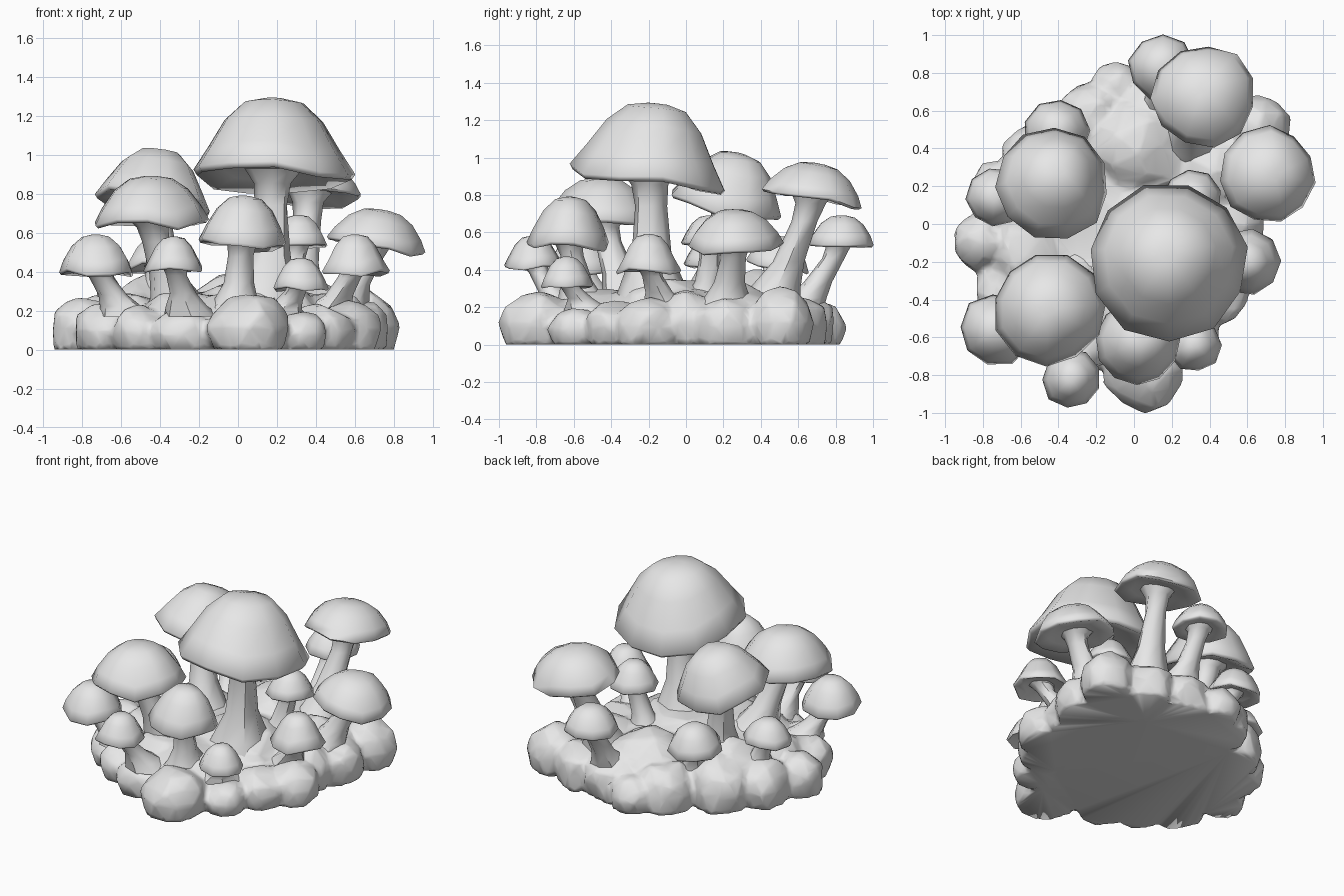
import bpy, bmesh, math, random
from mathutils import Vector, Matrix

random.seed(4)
cube = bpy.data.objects.get("Cube")
if cube:
    bpy.data.objects.remove(cube, do_unlink=True)

clay = bpy.data.materials.new("pale_grey")
clay.use_nodes = True
clay.diffuse_color = (0.8, 0.8, 0.8, 1)
clay.node_tree.nodes["Principled BSDF"].inputs["Base Color"].default_value = (0.8, 0.8, 0.8, 1)


def finish(bm, name, angle):
    """Turn a bmesh into a smooth shaded object."""
    bmesh.ops.recalc_face_normals(bm, faces=bm.faces[:])
    mesh = bpy.data.meshes.new(name)
    bm.to_mesh(mesh)
    bm.free()
    mesh.materials.append(clay)
    obj = bpy.data.objects.new(name, mesh)
    bpy.context.collection.objects.link(obj)
    bpy.ops.object.select_all(action="DESELECT")
    obj.select_set(True)
    bpy.context.view_layer.objects.active = obj
    bpy.ops.object.shade_smooth_by_angle(angle=math.radians(angle))
    return obj


def skin(bm, rings):
    """Bridge closed rings of points and cap both ends."""
    loops = [[bm.verts.new(p) for p in ring] for ring in rings]
    n = len(loops[0])
    for low, high in zip(loops, loops[1:]):
        for i in range(n):
            j = (i + 1) % n
            bm.faces.new((low[i], low[j], high[j], high[i]))
    bm.faces.new(loops[0][::-1])
    bm.faces.new(loops[-1])


# radius and height fractions, from the gills over the rim to the crown
CAP_PROFILE = [(0.2, 0.1), (0.62, 0.03), (0.95, -0.06), (1, 0.01),
               (0.89, 0.32), (0.66, 0.7), (0.38, 0.94), (0.12, 1)]


def make_cap(name, centre, radius, height, tilt, slim, sides):
    """Build a tilted cap; slim pulls the dome in towards a cone."""
    axis = Vector((tilt[0], tilt[1], 1)).normalized()
    turn = Vector((0, 0, 1)).rotation_difference(axis).to_matrix()
    wobble = [random.uniform(0.98, 1.06) for _ in range(sides)]
    sag = [random.uniform(-0.12, 0.08) for _ in range(sides)]
    start = random.random()
    rings = []
    for r, h in CAP_PROFILE:
        ring = []
        for i in range(sides):
            a = math.tau * i / sides + start
            rr = radius * r * wobble[i] * (1 - slim * 4 * max(h, 0) * (1 - h))
            z = height * (h + sag[i] * r * r)
            ring.append(centre + turn @ Vector((rr * math.cos(a), rr * math.sin(a), z)))
        rings.append(ring)
    bm = bmesh.new()
    skin(bm, rings)
    finish(bm, name, 75)


def make_stalk(name, foot, head, radius, sides=8):
    rings = []
    for t, swell in [(0, 2.6), (0.2, 1.85), (0.42, 1.2), (0.75, 0.95), (0.9, 1.1), (1, 1.7)]:
        # the foot leans out first, then the stalk straightens up
        p = foot.lerp(head, t)
        side = 1 - (1 - t) ** 1.25
        p.x = foot.x + (head.x - foot.x) * side
        p.y = foot.y + (head.y - foot.y) * side
        rings.append([p + Vector((math.cos(math.tau * i / sides), math.sin(math.tau * i / sides), 0))
                      * radius * swell * random.uniform(0.92, 1.08) for i in range(sides)])
    bm = bmesh.new()
    skin(bm, rings)
    finish(bm, name, 50)


# x, y, radius, rim height, crown height, tilt x, tilt y, foot x, foot y, slim
MUSHROOMS = [
    (0.18, -0.19, 0.42, 0.9, 1.29, 0, 0.11, 0.13, -0.18, 0.1),
    (-0.43, 0.22, 0.3, 0.75, 1.03, 0.12, 0.28, -0.34, 0.12, 0.07),
    (-0.45, -0.45, 0.29, 0.65, 0.89, 0, 0, -0.28, -0.28, 0.03),
    (0.37, 0.68, 0.27, 0.79, 0.97, 0, 0.2, 0.28, 0.42, 0),
    (0.71, 0.26, 0.25, 0.53, 0.72, 0.18, 0, 0.48, 0.2, 0.02),
    (0.15, 0.83, 0.175, 0.53, 0.69, 0, 0.05, 0.15, 0.58, 0),
    (0.02, -0.63, 0.215, 0.55, 0.79, 0.08, 0.06, -0.02, -0.53, 0.04),
    (-0.73, -0.56, 0.19, 0.4, 0.59, 0, 0, -0.56, -0.43, 0),
    (-0.33, -0.82, 0.155, 0.42, 0.58, 0, 0, -0.24, -0.62, 0.08),
    (0.32, -0.64, 0.14, 0.32, 0.47, 0, 0, 0.2, -0.5, 0.04),
    (0.6, -0.2, 0.175, 0.4, 0.59, 0, 0, 0.43, -0.08, 0.12),
    (0.31, 0.13, 0.155, 0.54, 0.69, 0, 0, 0.2, 0.1, 0.05),
    (-0.41, 0.49, 0.17, 0.42, 0.58, 0, 0.15, -0.31, 0.33, 0.03),
    (-0.73, 0.14, 0.155, 0.43, 0.57, -0.05, 0, -0.58, 0.1, 0.03),
]
for n, (x, y, r, rim, crown, tx, ty, fx, fy, slim) in enumerate(MUSHROOMS, 1):
    centre = Vector((x, y, rim))
    make_cap(f"mushroom_cap_{n}", centre, r, crown - rim, (tx, ty), slim, 11 if r > 0.2 else 9)
    make_stalk(f"mushroom_stalk_{n}", Vector((fx, fy, 0.17)),
               centre + Vector((0, 0, 0.03)), 0.04 + 0.12 * r)

# lumpy ground: x, y, radius, height
LUMPS = [
    (0.06, -0.78, 0.22, 0.28), (-0.28, -0.63, 0.18, 0.21), (-0.5, -0.55, 0.15, 0.22),
    (-0.65, -0.36, 0.2, 0.25), (-0.81, -0.1, 0.16, 0.26), (-0.68, 0.15, 0.2, 0.3),
    (-0.5, 0.35, 0.2, 0.32), (-0.22, 0.56, 0.2, 0.3), (-0.09, 0.72, 0.14, 0.22),
    (0.12, 0.58, 0.22, 0.3), (0.38, 0.56, 0.2, 0.28), (0.65, 0.51, 0.18, 0.3),
    (0.59, 0.22, 0.2, 0.26), (0.56, -0.2, 0.18, 0.25), (0.42, -0.36, 0.18, 0.23),
    (0.32, -0.6, 0.14, 0.2), (0.02, 0.4, 0.28, 0.4), (0, 0, 0.62, 0.3),
    (0.08, -0.08, 0.38, 0.36), (-0.45, 0.2, 0.26, 0.38), (0.42, 0.28, 0.26, 0.33),
    (-0.55, -0.15, 0.25, 0.3), (0.48, 0, 0.2, 0.3), (0, -0.42, 0.34, 0.3),
    (-0.28, -0.36, 0.27, 0.32),
]
bm = bmesh.new()
for x, y, r, h in LUMPS:
    # each boulder bulges above the floor and is cut flat beneath
    place = Matrix.Translation((x, y, h * 0.4)) @ Matrix.Diagonal((r, r, h * 0.6, 1))
    made = bmesh.ops.create_icosphere(bm, subdivisions=2, radius=1, matrix=place)
    for v in made["verts"]:
        if v.co.z < h * 0.35:
            v.co.z = 0
        else:
            v.co.z *= random.uniform(0.92, 1.08)
        v.co.x += random.uniform(-0.09, 0.09) * r
        v.co.y += random.uniform(-0.09, 0.09) * r
ground = finish(bm, "rocky_base", 50)
fuse = ground.modifiers.new("fuse", "REMESH")
fuse.mode = "VOXEL"
fuse.voxel_size = 0.02
fuse.use_smooth_shade = True
thin = ground.modifiers.new("thin", "DECIMATE")
thin.ratio = 0.12
